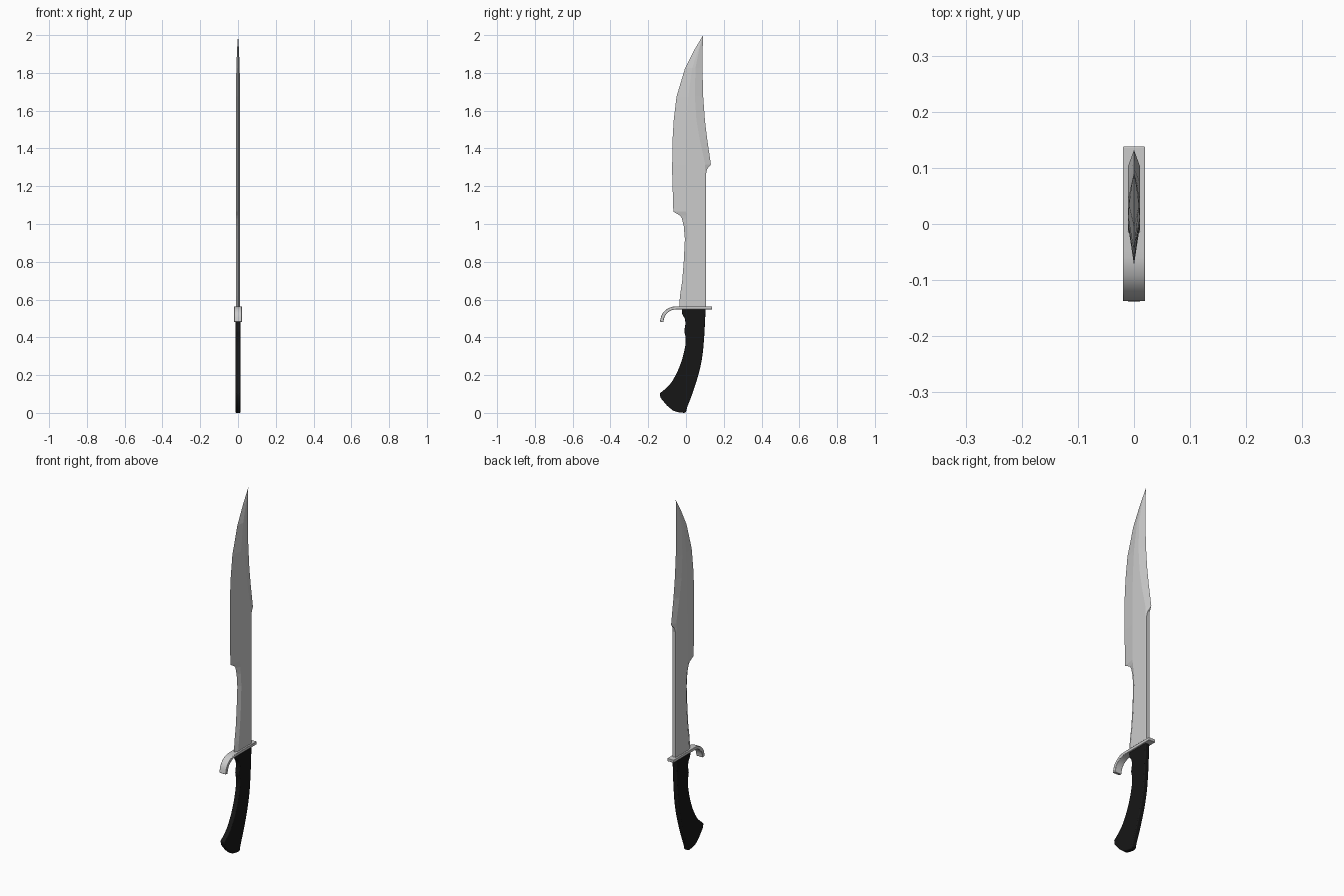
import bpy, bmesh
from mathutils import Vector

if "Cube" in bpy.data.objects:
    bpy.data.objects.remove(bpy.data.objects["Cube"])


def finish(name, bm, color=None, bevel=0, segments=2, smooth=False):
    bmesh.ops.remove_doubles(bm, verts=bm.verts, dist=1e-5)
    bmesh.ops.recalc_face_normals(bm, faces=bm.faces)
    me = bpy.data.meshes.new(name)
    bm.to_mesh(me)
    bm.free()
    ob = bpy.data.objects.new(name, me)
    bpy.context.collection.objects.link(ob)
    if bevel:
        m = ob.modifiers.new("bevel", 'BEVEL')
        m.width, m.segments, m.limit_method, m.angle_limit = bevel, segments, 'ANGLE', 1.0
    if color:
        mat = bpy.data.materials.new(name)
        mat.diffuse_color = color
        mat.use_nodes = True
        mat.node_tree.nodes["Principled BSDF"].inputs["Base Color"].default_value = mat.diffuse_color
        me.materials.append(mat)
    if smooth:
        bpy.context.view_layer.objects.active = ob
        ob.select_set(True)
        bpy.ops.object.shade_smooth_by_angle()
        ob.select_set(False)
    return ob


def spline(pts, n=4):
    # smooth curve through the given (y, z) points
    p = [Vector(q) for q in pts]
    p = [p[0]] + p + [p[-1]]
    out = []
    for a, b, c, d in zip(p, p[1:], p[2:], p[3:]):
        for i in range(n):
            t = i / n
            out.append(0.5 * (2*b + (c - a)*t + (2*a - 5*b + 4*c - d)*t*t
                              + (3*b - a - 3*c + d)*t**3))
    return out + [p[-1]]


def slab(outline, half):
    # extrude a (y, z) outline symmetrically along x
    bm = bmesh.new()
    f = bm.faces.new([bm.verts.new((-half, y, z)) for y, z in outline])
    new = bmesh.ops.extrude_face_region(bm, geom=[f])["geom"]
    bmesh.ops.translate(bm, vec=(2 * half, 0, 0),
                        verts=[v for v in new if isinstance(v, bmesh.types.BMVert)])
    return bm


# Blade: z, cutting edge, edge bevel line, spine bevel line, spine, spine half width, half width
rows = [
    (0.56, -.036, -.012, .100, .106, .009, .011),
    (0.62, -.032, -.008, .100, .106, .009, .011),
    (0.70, -.020, .002, .100, .106, .009, .011),
    (0.80, -.012, .010, .100, .106, .009, .011),
    (0.92, -.006, .014, .100, .106, .009, .011),
    (0.99, -.012, .010, .100, .106, .009, .011),
    (1.03, -.022, .006, .100, .106, .009, .011),
    (1.045, -.032, .004, .100, .106, .009, .011),
    (1.065, -.067, .000, .100, .106, .009, .011),
    (1.265, -.073, .000, .100, .106, .009, .011),
    (1.29, -.073, .000, .101, .111, .006, .011),
    (1.315, -.073, .000, .102, .132, .000, .011),
    (1.45, -.071, .002, .072, .112, .000, .011),
    (1.55, -.065, .005, .055, .100, .000, .011),
    (1.675, -.050, .012, .047, .091, .000, .0105),
    (1.825, -.005, .033, .050, .087, .000, .009),
    (1.925, .046, .064, .070, .088, .000, .005),
]
bm = bmesh.new()
rings = []
for z, e, r1, r2, b, tb, t in rows:
    ring = [(0, e), (t, r1), (t, r2), (tb, b), (-tb, b), (-t, r2), (-t, r1)]
    rings.append([bm.verts.new((x, y, z)) for x, y in ring])
for lo, hi in zip(rings, rings[1:]):
    for i in range(7):
        j = (i + 1) % 7
        bm.faces.new((lo[i], lo[j], hi[j], hi[i]))
tip = bm.verts.new((0, .091, 2.0))
for i in range(7):
    bm.faces.new((rings[-1][i], rings[-1][(i + 1) % 7], tip))
bm.faces.new(rings[0])
bmesh.ops.dissolve_degenerate(bm, dist=1e-6, edges=bm.edges)
finish("blade", bm)

# Guard: flat plate that curls into a hook in front
top = spline([(-.045, .564), (-.075, .561), (-.105, .547), (-.128, .520), (-.138, .483)])
under = spline([(-.120, .480), (-.114, .507), (-.098, .530), (-.072, .545), (-.045, .548)])
guard = [(.138, .548), (.138, .564)] + [tuple(v) for v in top + under]
finish("guard", slab(guard, .02), bevel=.002, smooth=True)

# Handle: finger-grooved grip with a flared, faceted pommel end
front = spline([(-.022, .55), (-.021, .525), (-.006, .497), (-.004, .465), (-.009, .435),
                (-.003, .405), (-.002, .37), (-.010, .325), (-.025, .27), (-.052, .205),
                (-.088, .148), (-.139, .103)])
back = spline([(0, .005), (.008, .035), (.033, .10), (.065, .2), (.085, .29),
               (.095, .385), (.100, .47), (.104, .55)])
base = [(-.135, .08), (-.1, .038), (-.07, .013), (-.045, .004), (-.01, 0)]
handle = [tuple(v) for v in front] + base + [tuple(v) for v in back]
finish("handle", slab(handle, .013), (.008, .008, .008, 1), bevel=.005, segments=3, smooth=True)
